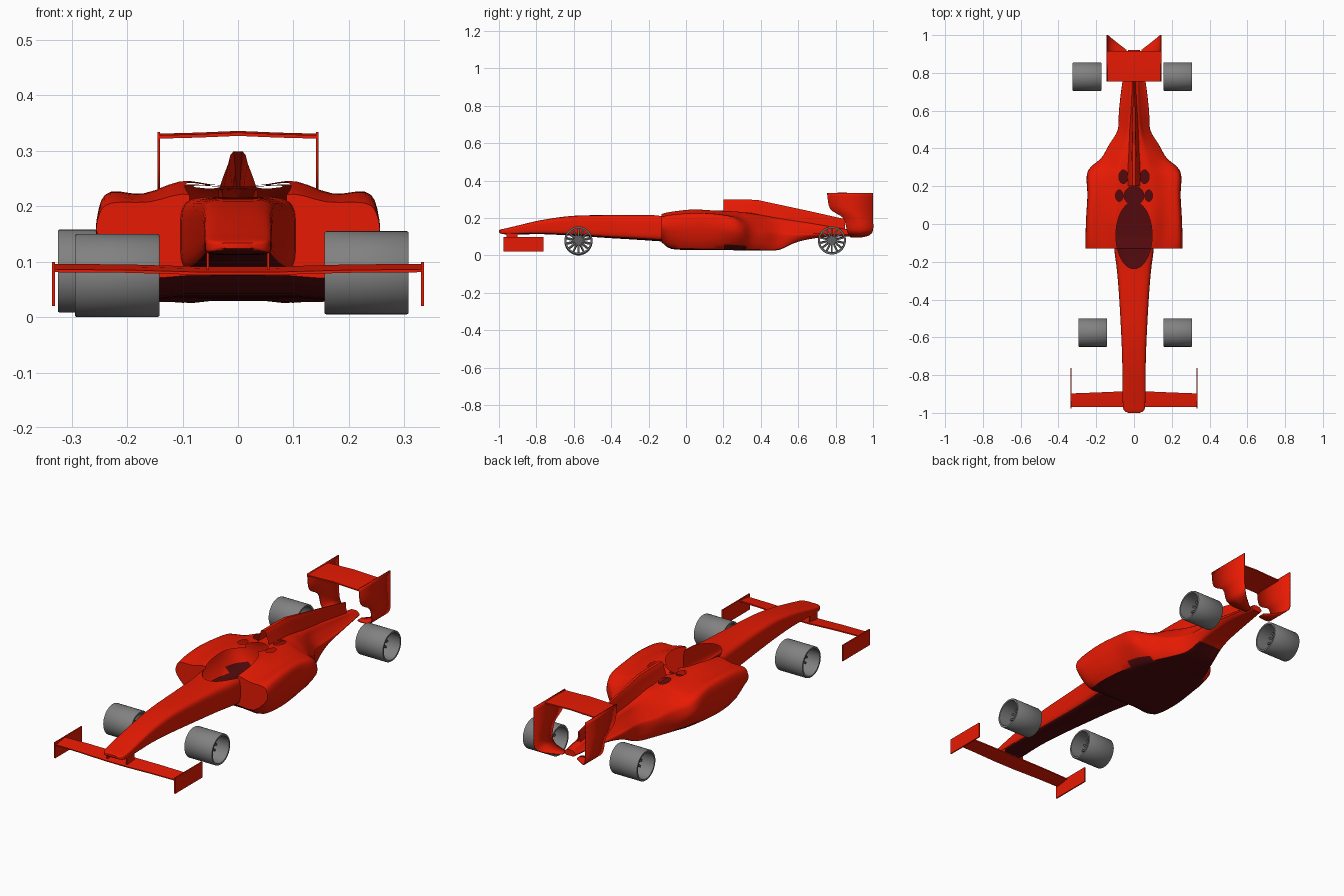
import bpy, bmesh, math
from mathutils import Matrix, Vector

if "Cube" in bpy.data.objects:
    bpy.data.objects.remove(bpy.data.objects["Cube"])


def material(name, rgb):
    m = bpy.data.materials.new(name)
    m.diffuse_color = (*rgb, 1)
    m.use_nodes = True
    m.node_tree.nodes["Principled BSDF"].inputs["Base Color"].default_value = m.diffuse_color
    return m


RED = material("body red", (0.86, 0.011, 0.001))
FLOOR = material("floor dark red", (0.085, 0.003, 0.004))
GREY = material("tyre grey", (0.22, 0.22, 0.22))
DARK = material("spoke grey", (0.12, 0.12, 0.12))


def finish(name, bm, mat):
    bmesh.ops.recalc_face_normals(bm, faces=bm.faces)
    me = bpy.data.meshes.new(name)
    bm.to_mesh(me)
    bm.free()
    me.materials.append(mat)
    ob = bpy.data.objects.new(name, me)
    bpy.context.collection.objects.link(ob)
    return ob


def loft(name, rings, mat=RED, close=True, caps=(True, True)):
    """Skin a list of equally long point rings."""
    bm = bmesh.new()
    vs = [[bm.verts.new(p) for p in r] for r in rings]
    n = len(rings[0])
    for a, b in zip(vs, vs[1:]):
        for i in range(n if close else n - 1):
            j = (i + 1) % n
            bm.faces.new((a[i], a[j], b[j], b[i]))
    if caps[0]:
        bm.faces.new(vs[0])
    if caps[1]:
        bm.faces.new(vs[-1])
    return finish(name, bm, mat)


def spline(pts, n):
    """Catmull-Rom through tuples of any length."""
    out = []
    for i in range(len(pts) - 1):
        a, b, c, d = (Vector(pts[max(i - 1, 0)]), Vector(pts[i]),
                      Vector(pts[i + 1]), Vector(pts[min(i + 2, len(pts) - 1)]))
        for k in range(n):
            t = k / n
            out.append(tuple(0.5 * (2 * b + (c - a) * t + (2 * a - 5 * b + 4 * c - d) * t * t
                                    + (3 * b - a - 3 * c + d) * t ** 3)))
    return out + [tuple(pts[-1])]


def box(name, lo, hi, mat=RED):
    (x0, y0, z0), (x1, y1, z1) = lo, hi
    return loft(name, [[(x0, y0, z), (x1, y0, z), (x1, y1, z), (x0, y1, z)] for z in (z0, z1)], mat)


def boolean(ob, other, op):
    mod = ob.modifiers.new("bool", 'BOOLEAN')
    mod.operation, mod.object, mod.solver = op, other, 'EXACT'
    bpy.context.view_layer.objects.active = ob
    bpy.ops.object.modifier_apply(modifier=mod.name)
    bpy.data.objects.remove(other)


# Main body with side pods
# y, centre z, ridge x z, valley x z, shoulder x z, bottom x z
stations = [
    (-.13, .20, .10, .222, .16, .208, .25, .206, .18, .075),
    (-.08, .218, .10, .233, .165, .214, .252, .217, .20, .042),
    (.03, .235, .105, .245, .17, .222, .25, .226, .21, .036),
    (.15, .235, .10, .24, .17, .222, .243, .222, .20, .035),
    (.25, .235, .09, .235, .16, .212, .245, .205, .18, .034),
    (.30, .232, .08, .228, .14, .2, .225, .18, .16, .033),
    (.35, .23, .07, .22, .12, .19, .17, .16, .14, .032),
    (.42, .22, .05, .205, .08, .18, .13, .14, .11, .030),
    (.50, .21, .035, .19, .05, .165, .085, .13, .08, .034),
    (.60, .195, .025, .175, .04, .155, .078, .125, .06, .075),
    (.75, .16, .02, .155, .03, .14, .06, .12, .04, .10),
    (.92, .13, .015, .128, .02, .125, .03, .118, .02, .10)]
rings = []
for y, zc, xr, zr, xd, zd, xs, zs, xb, zb in spline(stations, 4):
    half = spline([(0, zc), (xr * .5, (zc + zr) / 2), (xr, zr), (xd, zd), (xs * .75 + xd * .25, zs),
                   (xs, zs * .85 + zb * .15), (xs, (zs + zb) / 2), (xb, zb), (xb * .5, zb), (0, zb)], 3)
    full = half + [(-x, z) for x, z in reversed(half[1:-1])]
    rings.append([(x, y, z) for x, z in full])
body = loft("body_shell", rings)

# Nose: y, half width, top z, bottom z
rings = []
for y, w, zt, zb in spline([(-1, .03, .134, .124), (-.985, .054, .14, .115), (-.94, .06, .15, .112),
                            (-.85, .061, .172, .113), (-.75, .062, .193, .113), (-.6, .067, .212, .105),
                            (-.4, .078, .216, .092), (-.25, .09, .216, .083), (-.13, .104, .218, .075),
                            (0, .1, .2, .07)], 4):
    ring = []
    for k in range(32):
        a = (k + .5) * math.tau / 32
        c, s = math.cos(a), math.sin(a)
        ring.append((w * math.copysign(abs(c) ** .4, c), y,
                     (zt + zb) / 2 + (zt - zb) / 2 * math.copysign(abs(s) ** .4, s)))
    rings.append(ring)
boolean(body, loft("nose", rings), 'UNION')

# Cockpit opening and small holes behind it: centre x y, radii
holes = [(0, -.06, .096, .177), (0, .15, .052, .05)]
for s in (-1, 1):
    holes += [(s * .078, .15, .02, .03), (s * .056, .25, .024, .036)]
for cx, cy, rx, ry in holes:
    boolean(body, loft("hole_cutter", [[(cx + rx * math.cos(k * math.tau / 40),
                                         cy + ry * math.sin(k * math.tau / 40), z)
                                        for k in range(40)] for z in (.12, .4)]), 'DIFFERENCE')

# Remove the walls left by the cutters so the shell is hollow, and paint the floor
bm = bmesh.new()
bm.from_mesh(body.data)


def in_hole(v):
    return v.co.z > .11 and any(((v.co.x - cx) / rx) ** 2 + ((v.co.y - cy) / ry) ** 2 < 1.002
                                for cx, cy, rx, ry in holes)


bmesh.ops.delete(bm, geom=[f for f in bm.faces if all(in_hole(v) for v in f.verts)], context='FACES')
body.data.materials.append(FLOOR)
for f in bm.faces:
    c = f.calc_center_median()
    f.material_index = int(f.normal.z < -.7 and c.y < .57 and c.z < .13)
bm.to_mesh(body.data)
bm.free()

# Air box and engine cover fin, open at the front: y, base width, top width, top z, base z
rings = []
for y, b, t, zt, zb in [(.2, .036, .014, .30, .225), (.3, .036, .014, .30, .22), (.38, .032, .012, .298, .2),
                        (.5, .026, .009, .272, .18), (.65, .016, .006, .24, .15), (.85, .008, .004, .195, .12)]:
    half = [(b, zb), (b * .8, zb + (zt - zb) * .3), (t * 1.25, zb + (zt - zb) * .7),
            (t, zt - .008), (t * .6, zt - .001)]
    rings.append([(x, y, z) for x, z in half + [(-x, z) for x, z in reversed(half)]])
loft("engine_cover", rings, close=False, caps=(False, False))

# Rear wing plane
loft("rear_wing", [[(x, .755, z), (x, .835, z + .003), (x, .917, z), (x, .917, z - .006), (x, .755, z - .006)]
                   for x, z in ((-.143, .328), (-.07, .33), (0, .333), (.07, .33), (.143, .328))])

# Rear end plates curving in to the gearbox: x, z, front y, back y
plate = spline([(.143, .334, .755, 1), (.143, .25, .77, 1), (.143, .2, .84, 1), (.14, .135, .86, 1),
                (.115, .11, .87, .98), (.07, .1, .88, .945), (.04, .097, .89, .922)], 4)
for s, side in ((-1, "left"), (1, "right")):
    ob = loft(side + "_rear_end_plate", [[(s * x, y0, z), (s * x, (y0 + y1) / 2, z), (s * x, y1, z)]
                                         for x, z, y0, y1 in plate], close=False, caps=(False, False))
    mod = ob.modifiers.new("thickness", 'SOLIDIFY')
    mod.thickness, mod.offset = .005, 0

    # Front wing end plates and pylons
    xs = sorted((s * .330, s * .336))
    box(side + "_front_end_plate", (xs[0], -.977, .02), (xs[1], -.763, .099))
    xs = sorted((s * .052, s * .057))
    box(side + "_wing_pylon", (xs[0], -.96, .085), (xs[1], -.9, .125))

# Front wing
loft("front_wing", [[(x, -.97, z), (x, -.93, z + .006), (x, e, z + .01), (x, e, z + .004), (x, -.93, z - .002),
                     (x, -.97, z - .005)]
                    for x, z, e in ((-.332, .086, -.897), (-.2, .085, -.892), (-.06, .081, -.886),
                                    (.06, .081, -.886), (.2, .085, -.892), (.332, .086, -.897))])


# Wheels: open tube tyres with a spoked centre
def wheel(name, centre):
    prof = [(-.076, .065), (-.076, .073), (-.073, .075), (.073, .075), (.076, .073), (.076, .065)]
    bm = bmesh.new()
    rows = [[bm.verts.new((centre[0] + x, centre[1] + r * math.cos(k * math.tau / 48),
                           centre[2] + r * math.sin(k * math.tau / 48))) for x, r in prof] for k in range(48)]
    for k in range(48):
        a, b = rows[k], rows[(k + 1) % 48]
        for i in range(6):
            j = (i + 1) % 6
            bm.faces.new((a[i], a[j], b[j], b[i]))
    finish(name + "_tyre", bm, GREY)

    bm = bmesh.new()
    base = Matrix.Translation(centre)
    for k in range(14):
        m = (base @ Matrix.Rotation(k * math.tau / 14, 4, 'X') @ Matrix.Translation((0, 0, .041))
             @ Matrix.Diagonal((.02, .009, .05, 1)))
        bmesh.ops.create_cube(bm, size=1, matrix=m)
    bmesh.ops.create_cone(bm, cap_ends=True, segments=24, radius1=.022, radius2=.022, depth=.03,
                          matrix=base @ Matrix.Rotation(math.pi / 2, 4, 'Y'))
    finish(name + "_spokes", bm, DARK)


wheel("front_right_wheel", (.232, -.575, .08))
wheel("front_left_wheel", (-.218, -.575, .075))
wheel("rear_right_wheel", (.232, .78, .08))
wheel("rear_left_wheel", (-.249, .78, .083))

# Smooth shading with crisp edges
bpy.ops.object.select_all(action='SELECT')
bpy.context.view_layer.objects.active = body
bpy.ops.object.shade_smooth_by_angle(angle=math.radians(35))
